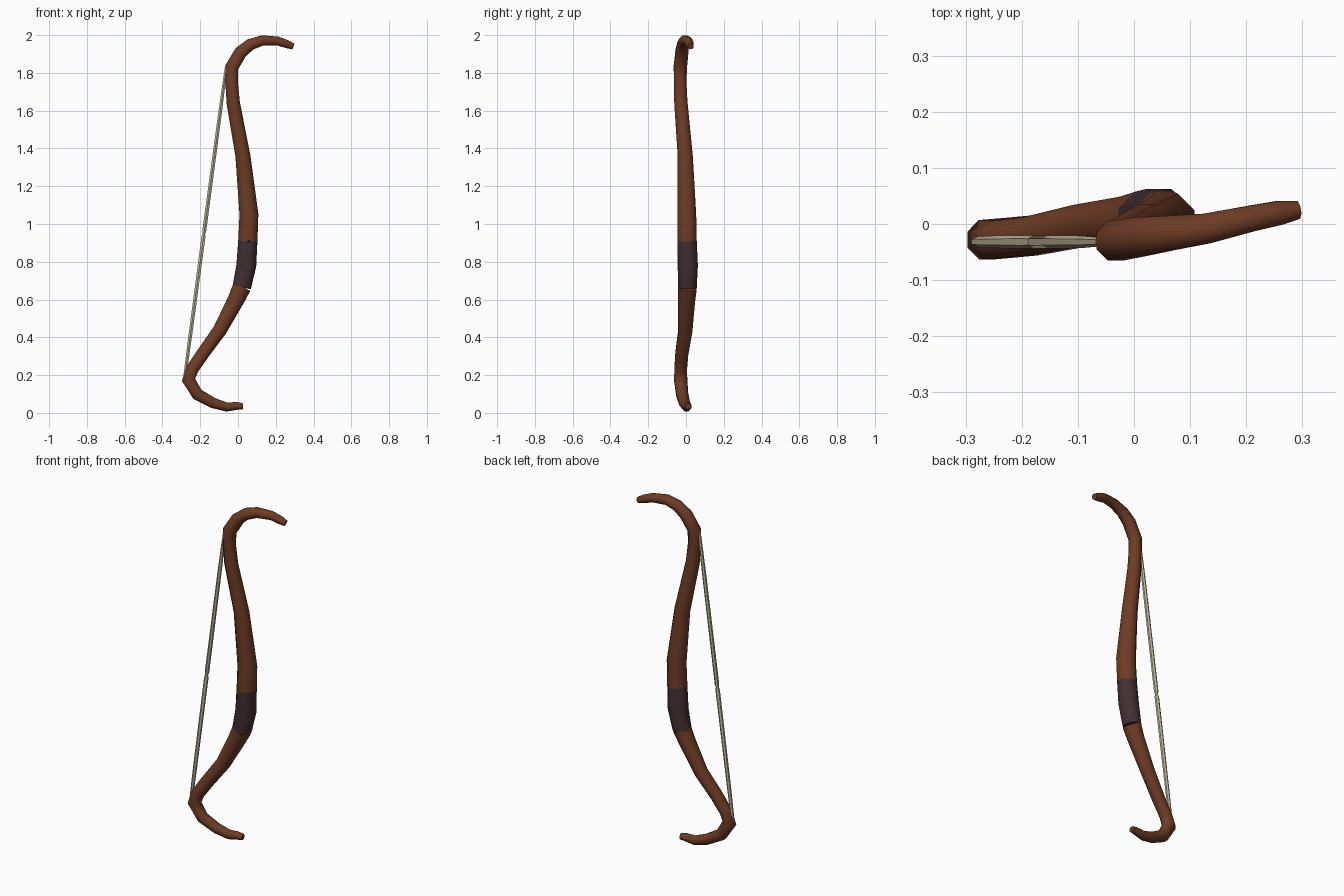
import bpy, bmesh, math
from mathutils import Vector

cube = bpy.data.objects.get("Cube")
if cube:
    bpy.data.objects.remove(cube)


def material(name, rgb):
    m = bpy.data.materials.new(name)
    m.use_nodes = True
    m.diffuse_color = (*rgb, 1)
    m.node_tree.nodes["Principled BSDF"].inputs["Base Color"].default_value = (*rgb, 1)
    return m


wood = material("brown wood", (0.155, 0.045, 0.018))
leather = material("dark leather", (0.055, 0.028, 0.032))
cord = material("pale cord", (0.56, 0.49, 0.32))


def tube(name, stations, mat, sides):
    """Sweep a polygon along stations of (x, y, z, radius)."""
    bm = bmesh.new()
    pts = [Vector(s[:3]) for s in stations]
    rings = []
    for i, p in enumerate(pts):
        before, after = pts[max(i - 1, 0)], pts[min(i + 1, len(pts) - 1)]
        tangent = (after - before).normalized()
        across = tangent.cross(Vector((0, 1, 0))).normalized()
        depth = across.cross(tangent)
        ring = []
        for k in range(sides):
            a = math.tau * (k + 0.5) / sides
            ring.append(bm.verts.new(
                p + stations[i][3] * (across * math.cos(a) + depth * math.sin(a))))
        rings.append(ring)
    for r0, r1 in zip(rings, rings[1:]):
        for k in range(sides):
            n = (k + 1) % sides
            bm.faces.new((r0[k], r0[n], r1[n], r1[k]))
    bm.faces.new(rings[0])
    bm.faces.new(rings[-1])
    bmesh.ops.recalc_face_normals(bm, faces=bm.faces)
    mesh = bpy.data.meshes.new(name)
    bm.to_mesh(mesh)
    bm.free()
    mesh.materials.append(mat)
    obj = bpy.data.objects.new(name, mesh)
    bpy.context.collection.objects.link(obj)
    bpy.ops.object.select_all(action='DESELECT')
    obj.select_set(True)
    bpy.context.view_layer.objects.active = obj
    bpy.ops.object.shade_smooth_by_angle(angle=math.radians(50))
    return obj


# Shared joints between the limbs and the grip
grip_low = (0.02, 0.008, 0.665, 0.053)
grip_high = (0.052, 0.006, 0.91, 0.055)

# Lower limb, from the hooked tip up to the grip
tube("lower_limb", [
    (0.025, 0.012, 0.035, 0.017), (-0.005, 0.008, 0.037, 0.022),
    (-0.06, 0.003, 0.031, 0.026), (-0.13, -0.008, 0.052, 0.030),
    (-0.215, -0.02, 0.098, 0.034), (-0.262, -0.028, 0.175, 0.038),
    (-0.24, -0.028, 0.235, 0.036), (-0.185, -0.022, 0.315, 0.037),
    (-0.095, -0.003, 0.44, 0.040), (-0.01, 0.004, 0.60, 0.048),
    grip_low], wood, 8)

# Leather grip
tube("grip", [grip_low, (0.044, 0.010, 0.78, 0.057), grip_high], leather, 8)

# Upper limb, from the grip to the hooked tip
tube("upper_limb", [
    grip_high, (0.058, 0.004, 1.05, 0.054), (0.026, -0.004, 1.36, 0.043),
    (-0.025, -0.027, 1.64, 0.038), (-0.034, -0.031, 1.75, 0.036),
    (-0.033, -0.030, 1.83, 0.038), (0.015, -0.022, 1.91, 0.037),
    (0.065, -0.016, 1.95, 0.033), (0.13, -0.008, 1.972, 0.029),
    (0.21, 0.010, 1.969, 0.025), (0.26, 0.020, 1.952, 0.023),
    (0.292, 0.025, 1.94, 0.017)], wood, 8)

# Bowstring with a narrow nocking point
low, high = Vector((-0.282, -0.032, 0.19)), Vector((-0.062, -0.032, 1.835))
profile = [(0, 0.009), (0.12, 0.011), (0.45, 0.012), (0.46, 0.008),
           (0.47, 0.012), (0.85, 0.011), (1, 0.008)]
tube("bowstring", [(*low.lerp(high, t), r) for t, r in profile], cord, 6)
